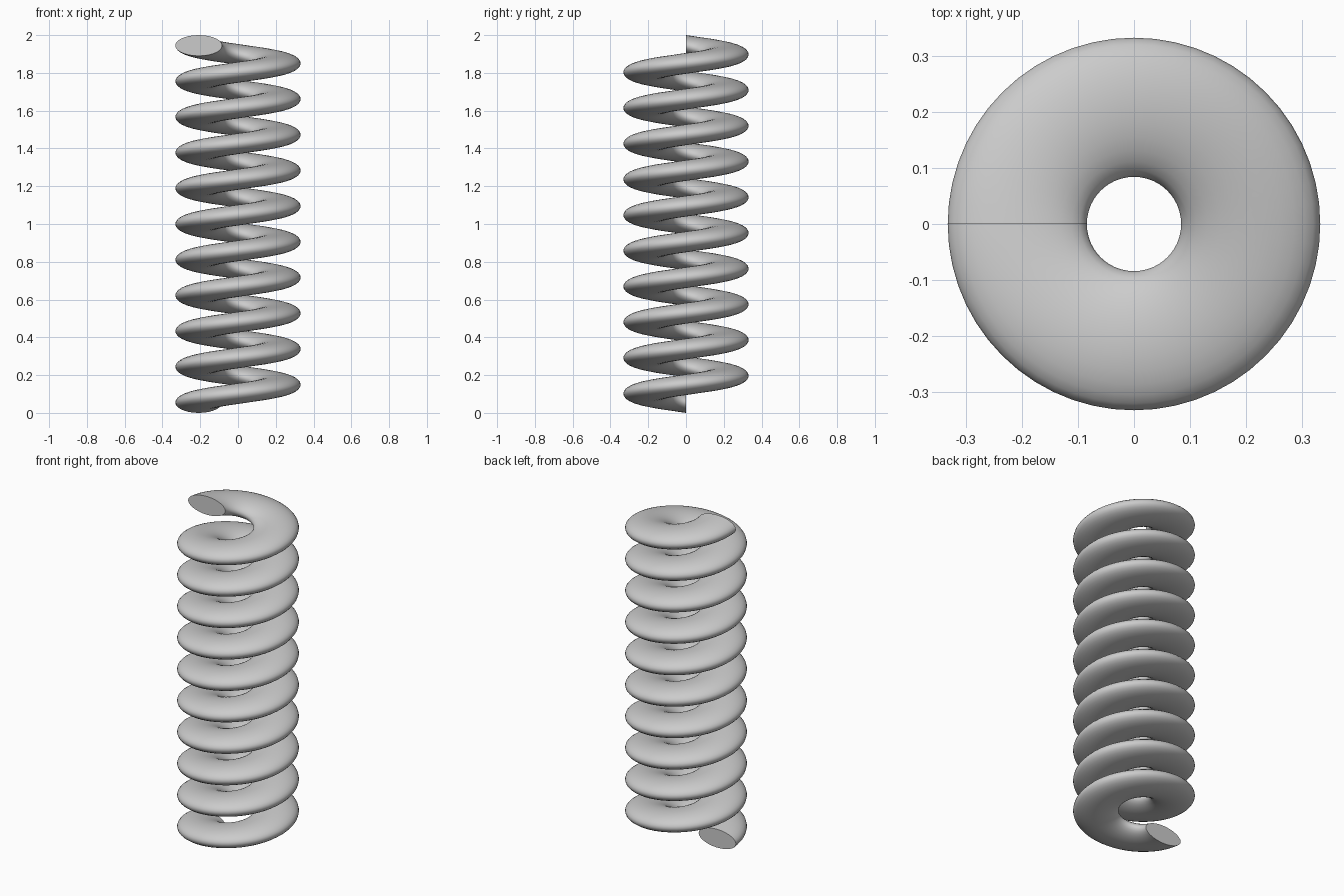
import bpy, bmesh
from math import sin, cos, pi, radians

if "Cube" in bpy.data.objects:
    bpy.data.objects.remove(bpy.data.objects["Cube"])

TURNS, STEPS, SIDES = 10, 56, 28
R, A, B = 0.208, 0.124, 0.055      # coil radius, section half width and half height
Z0, Z1 = B, 2.0 - B

# Coil: flattened oval section swept up a helix, both ends on the left
bm = bmesh.new()
rings = []
n = TURNS * STEPS
for i in range(n + 1):
    t = i / n
    ang = pi + 2 * pi * TURNS * t
    zc = Z0 + (Z1 - Z0) * t
    ring = []
    for j in range(SIDES):
        p = 2 * pi * j / SIDES
        r = R + A * cos(p)
        ring.append(bm.verts.new((r * cos(ang), r * sin(ang), zc + B * sin(p))))
    rings.append(ring)

for a, b in zip(rings, rings[1:]):
    for j in range(SIDES):
        k = (j + 1) % SIDES
        bm.faces.new((a[j], a[k], b[k], b[j]))

# Flat end caps
bm.faces.new(rings[0][::-1])
bm.faces.new(rings[-1])
bmesh.ops.recalc_face_normals(bm, faces=bm.faces)

mesh = bpy.data.meshes.new("coil_spring")
bm.to_mesh(mesh)
bm.free()
coil = bpy.data.objects.new("coil_spring", mesh)
bpy.context.collection.objects.link(coil)
bpy.context.view_layer.objects.active = coil
coil.select_set(True)
bpy.ops.object.shade_smooth_by_angle(angle=radians(40))
